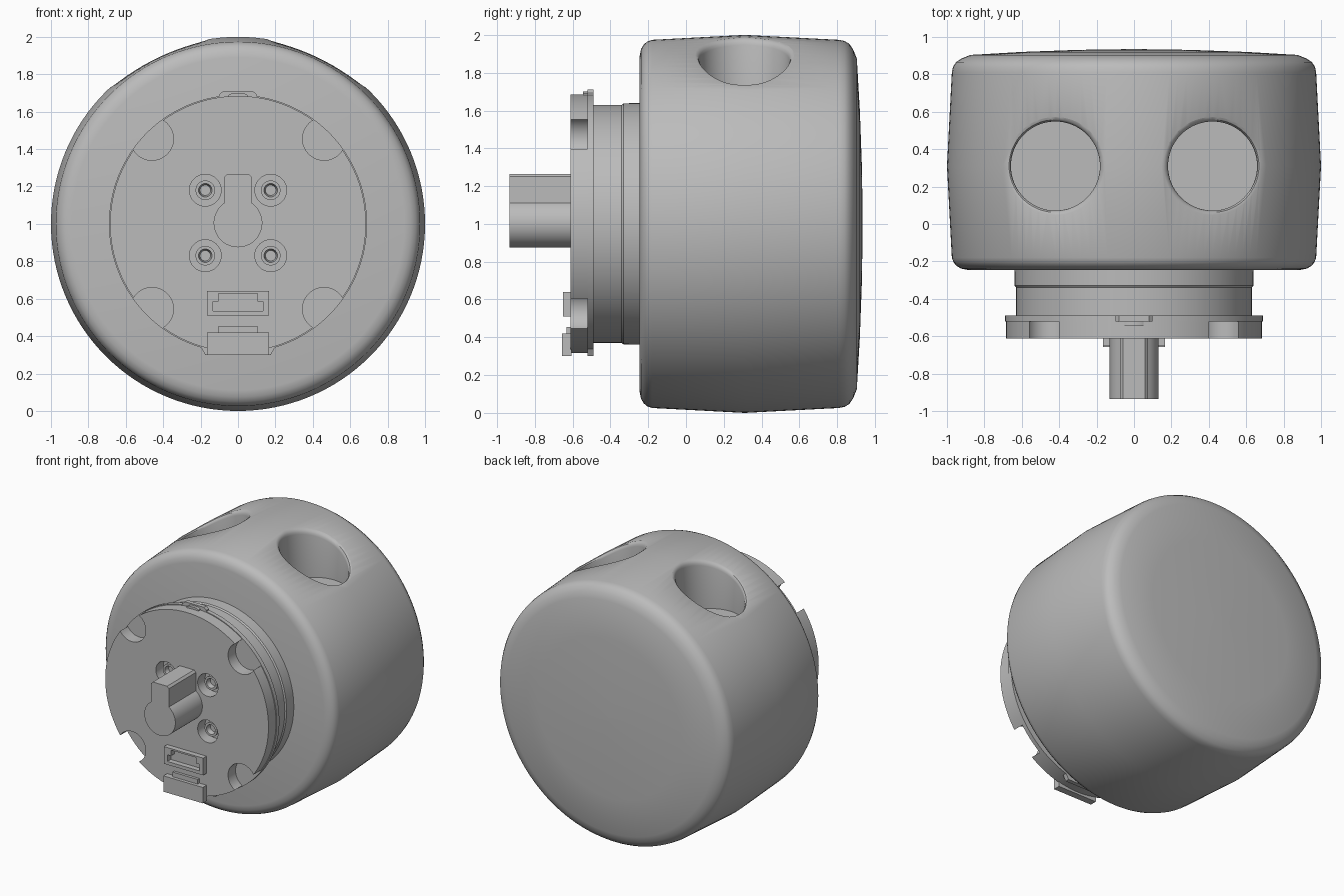
import bpy, bmesh, math

if "Cube" in bpy.data.objects:
    bpy.data.objects.remove(bpy.data.objects["Cube"])

AXIS_Z = 1.0

grey = bpy.data.materials.new("neutral_grey")
grey.use_nodes = True
grey.diffuse_color = (0.5, 0.5, 0.5, 1)
grey.node_tree.nodes["Principled BSDF"].inputs["Base Color"].default_value = (0.5, 0.5, 0.5, 1)


def loft(name, rings):
    """Closed solid through matching rings of points, capped at both ends."""
    bm = bmesh.new()
    loops = [[bm.verts.new(p) for p in ring] for ring in rings]
    n = len(loops[0])
    for a, b in zip(loops, loops[1:]):
        for i in range(n):
            j = (i + 1) % n
            bm.faces.new((a[i], a[j], b[j], b[i]))
    bm.faces.new(loops[0])
    bm.faces.new(loops[-1])
    bmesh.ops.recalc_face_normals(bm, faces=bm.faces)
    mesh = bpy.data.meshes.new(name)
    bm.to_mesh(mesh)
    bm.free()
    mesh.materials.append(grey)
    obj = bpy.data.objects.new(name, mesh)
    bpy.context.collection.objects.link(obj)
    return obj


def circle(x, z, r, n=32):
    return [(x + r * math.cos(math.tau * i / n), z + r * math.sin(math.tau * i / n))
            for i in range(n)]


def lathe(name, profile, x=0, z=AXIS_Z, n=128):
    """Revolve (radius, y) points about an axis running front to back."""
    return loft(name, [[(px, y, pz) for px, pz in circle(x, z, r, n)] for r, y in profile])


def prism(name, outline, y0, y1):
    return loft(name, [[(x, y, z) for x, z in outline] for y in (y0, y1)])


def block(name, half, z0, z1, y0, y1):
    return prism(name, [(-half, z0), (half, z0), (half, z1), (-half, z1)], y0, y1)


def mirrored(points):
    """Complete a right-hand half outline with its left-hand half."""
    return points + [(-x, z) for x, z in reversed(points)]


def activate(obj):
    bpy.ops.object.select_all(action="DESELECT")
    obj.select_set(True)
    bpy.context.view_layer.objects.active = obj


def cut(obj, cutter):
    cutter.hide_render = True
    mod = obj.modifiers.new("cut", "BOOLEAN")
    mod.operation, mod.solver, mod.object = "DIFFERENCE", "EXACT", cutter
    activate(obj)
    bpy.ops.object.modifier_apply(modifier=mod.name)
    bpy.data.objects.remove(cutter)


# Main drum, bulging at the middle, with rounded rims and a slightly domed back
body = lathe("body", [(0.89, -0.245), (0.925, -0.238), (0.95, -0.223), (0.965, -0.205),
                      (0.974, -0.18), (1.0, 0.31), (0.974, 0.81), (0.968, 0.84),
                      (0.952, 0.865), (0.92, 0.886), (0.875, 0.904),
                      (0.6, 0.92), (0.3, 0.931), (0.02, 0.935)])


# Two vertical finger holes whose rounded rims follow the drum surface
def drum_top(x, y):
    return AXIS_Z + math.sqrt((1 - 0.053 * abs(y - 0.31)) ** 2 - x * x)


def hole_ring(cx, r, depth=None, z=None):
    ring = circle(cx, 0.31, r, 64)
    return [(x, y, z if depth is None else drum_top(x, y) - depth) for x, y in ring]


for side in (-1, 1):
    cx = side * 0.42
    rings = [hole_ring(cx, 0.238, z=1.6)]
    rings += [hole_ring(cx, r, d) for r, d in
              ((0.238, 0.035), (0.241, 0.02), (0.248, 0.008), (0.262, 0.0), (0.28, -0.008))]
    rings.append(hole_ring(cx, 0.28, z=2.3))
    cut(body, loft("hole_cutter", rings))

# Neck and flange
lathe("neck", [(0.63, -0.5), (0.63, -0.34), (0.638, -0.33), (0.64, -0.2)])
lathe("flange", [(0.69, -0.522), (0.69, -0.49)])
prism("flange_top_tab", mirrored([(0.1, 1.66), (0.1, 1.692), (0.08, 1.71)]), -0.522, -0.49)
prism("flange_top_nub", mirrored([(0.05, 1.66), (0.05, 1.69), (0.03, 1.7)]), -0.545, -0.515)
prism("flange_bottom_tab", mirrored([(0.22, 0.37), (0.195, 0.335), (0.175, 0.3)]),
      -0.522, -0.49)

# Mounting plate with four edge notches and four screw recesses
plate = lathe("mounting_plate", [(0.684, -0.612), (0.684, -0.518)])
for sx in (-1, 1):
    for sz in (-1, 1):
        cut(plate, prism("notch_cutter", circle(sx * 0.46, AXIS_Z + sz * 0.455, 0.115, 48),
                         -0.7, -0.45))
        x, z = sx * 0.175, AXIS_Z + 0.005 + sz * 0.175
        cut(plate, prism("recess_cutter", circle(x, z, 0.085), -0.7, -0.45))
        lathe("screw_boss", [(0.052, -0.515), (0.052, -0.575), (0.036, -0.575),
                             (0.028, -0.54)], x, z, 32)

# Keyed centre post: round shaft with an upright rib
start = math.acos(0.075 / 0.13)
sweep = math.tau - (math.pi - 2 * start)
arc = [(0.13 * math.cos(math.pi - start + sweep * i / 40),
        AXIS_Z + 0.005 + 0.13 * math.sin(math.pi - start + sweep * i / 40)) for i in range(41)]
rib = [(0.075, 1.25), (0.06, 1.265), (-0.06, 1.265), (-0.075, 1.25)]
prism("keyed_post", arc + rib, -0.935, -0.6)

# Electrical socket with a stepped opening
socket = block("socket_frame", 0.165, 0.51, 0.64, -0.652, -0.6)
cut(socket, prism("socket_cutter", mirrored([(0.135, 0.535), (0.135, 0.585),
                                             (0.105, 0.585), (0.105, 0.628)]), -0.7, -0.55))

# Latch at the lower edge
block("latch", 0.165, 0.3, 0.42, -0.657, -0.605)
block("latch_lip", 0.105, 0.41, 0.455, -0.632, -0.605)

for obj in bpy.context.collection.objects:
    if obj.type == "MESH" and grey.name in obj.data.materials:
        activate(obj)
        bpy.ops.object.shade_smooth_by_angle(angle=math.radians(32))
